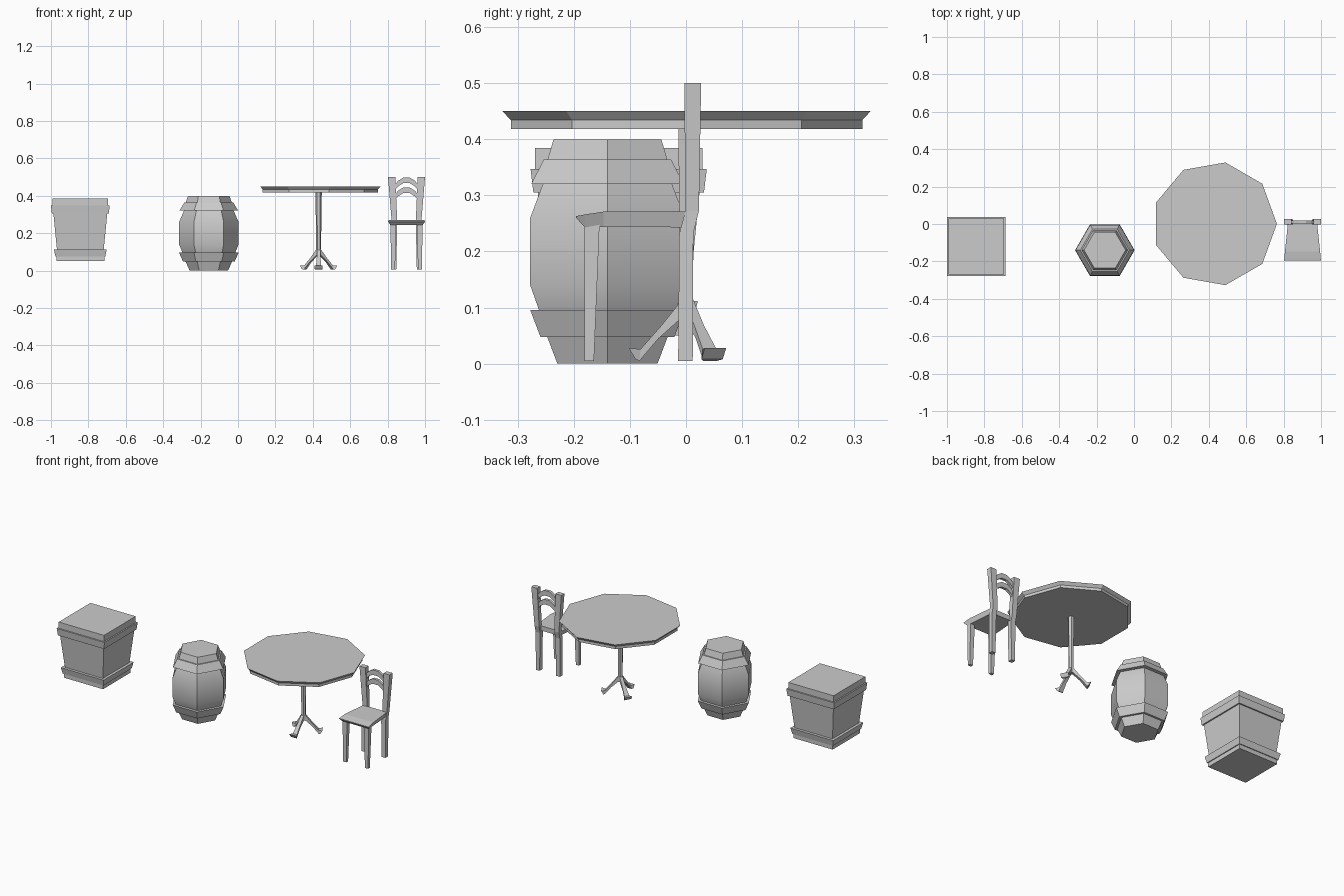
import bpy, bmesh
from math import cos, sin, pi, radians
from mathutils import Matrix

if "Cube" in bpy.data.objects:
    bpy.data.objects.remove(bpy.data.objects["Cube"])


def loft(name, rings, loc=(0, 0, 0), turn=0, smooth=False):
    """Skin a stack of equal-sized rings and cap both ends."""
    bm = bmesh.new()
    m = Matrix.Translation(loc) @ Matrix.Rotation(turn, 4, 'Z')
    vs = [[bm.verts.new(m @ Matrix.Translation(p).translation) for p in r] for r in rings]
    n = len(rings[0])
    for a, b in zip(vs, vs[1:]):
        for i in range(n):
            j = (i + 1) % n
            bm.faces.new((a[i], a[j], b[j], b[i]))
    bm.faces.new(vs[0][::-1])
    bm.faces.new(vs[-1])
    bmesh.ops.recalc_face_normals(bm, faces=bm.faces)
    me = bpy.data.meshes.new(name)
    bm.to_mesh(me)
    bm.free()
    ob = bpy.data.objects.new(name, me)
    bpy.context.collection.objects.link(ob)
    if smooth:
        bpy.context.view_layer.objects.active = ob
        ob.select_set(True)
        bpy.ops.object.shade_smooth_by_angle(angle=radians(30))
        ob.select_set(False)
    return ob


def turned(name, sides, profile, loc, start=0, smooth=False):
    """Polygonal turning from (radius, z) pairs."""
    return loft(name, [[(r * cos(start + 2 * pi * i / sides),
                         r * sin(start + 2 * pi * i / sides), z)
                        for i in range(sides)] for r, z in profile], loc, 0, smooth)


def rect(x0, x1, y0, y1, z):
    return [(x0, y0, z), (x1, y0, z), (x1, y1, z), (x0, y1, z)]


# Planter-like crate: square, tapered, with two rims
crate = [(.128, .05), (.128, .075), (.133, .075), (.141, .112), (.125, .112),
         (.144, .305), (.152, .305), (.157, .347), (.149, .347), (.149, .384)]
loft("crate", [rect(-r, r, -r, r, z) for r, z in crate], (-.843, -.12, 0))

# Hexagonal barrel with raised hoops
barrel = [(.103, 0), (.124, .048), (.138, .048), (.159, .096), (.141, .096),
          (.159, .14), (.159, .26), (.133, .32), (.157, .32), (.131, .364),
          (.123, .364), (.111, .4)]
turned("barrel", 6, barrel, (-.156, -.14, 0), smooth=True)

# Nine-sided table top and its slim pole
tc = (.431, .001, 0)
turned("table_top", 9, [(.318, .418), (.318, .434), (.333, .45)], tc)
turned("table_pole", 6, [(.014, .08), (.013, .13), (.017, .419)], tc, smooth=True)

# Three splayed table legs, each with a turned-up foot
# section: (r bottom, z bottom, r top, z top, half width)
leg = [(.005, .085, .005, .118, .009), (.05, .045, .045, .068, .010),
       (.084, .005, .082, .026, .014), (.091, .008, .103, .028, .022)]
for k in range(3):
    loft(f"table_leg_{k + 1}",
         [[(rb, -w, zb), (rb, w, zb), (rt, w, zt), (rt, -w, zt)]
          for rb, zb, rt, zt, w in leg], tc, -pi / 2 + k * 2 * pi / 3)

# Chair seat: tapers to the back, front lip rolls down
cc = (.901, 0, 0)
seat = [(-.196, .260, .263, .098, .098), (-.18, .243, .266, .086, .097),
        (-.147, .244, .271, .084, .094), (.004, .243, .271, .072, .078)]
loft("chair_seat", [[(-wb, y, zb), (wb, y, zb), (wt, y, zt), (-wt, y, zt)]
                    for y, zb, zt, wb, wt in seat], cc)

# Chair legs and back posts, mirrored left and right
for s, side in ((-1, "left"), (1, "right")):
    loft(f"front_leg_{side}", [rect(s * .061, s * .082, -.181, -.164, .005),
                               rect(s * .057, s * .086, -.181, -.154, .25)], cc)
    loft(f"back_post_{side}", [rect(s * .055, s * .079, -.014, .012, .005),
                               rect(s * .050, s * .080, -.012, .013, .232),
                               rect(s * .050, s * .080, -.001, .023, .272),
                               rect(s * .060, s * .099, -.003, .027, .5)], cc)

# Two arched back slats
for name, z in (("upper_slat", .425), ("lower_slat", .372)):
    arch = [(-.066, 0), (-.045, .025), (-.018, .042), (.018, .042), (.045, .025), (.066, 0)]
    loft(name, [[(x, .004, z + h), (x, .020, z + h), (x, .020, z + h + .03),
                 (x, .004, z + h + .03)] for x, h in arch], cc)
